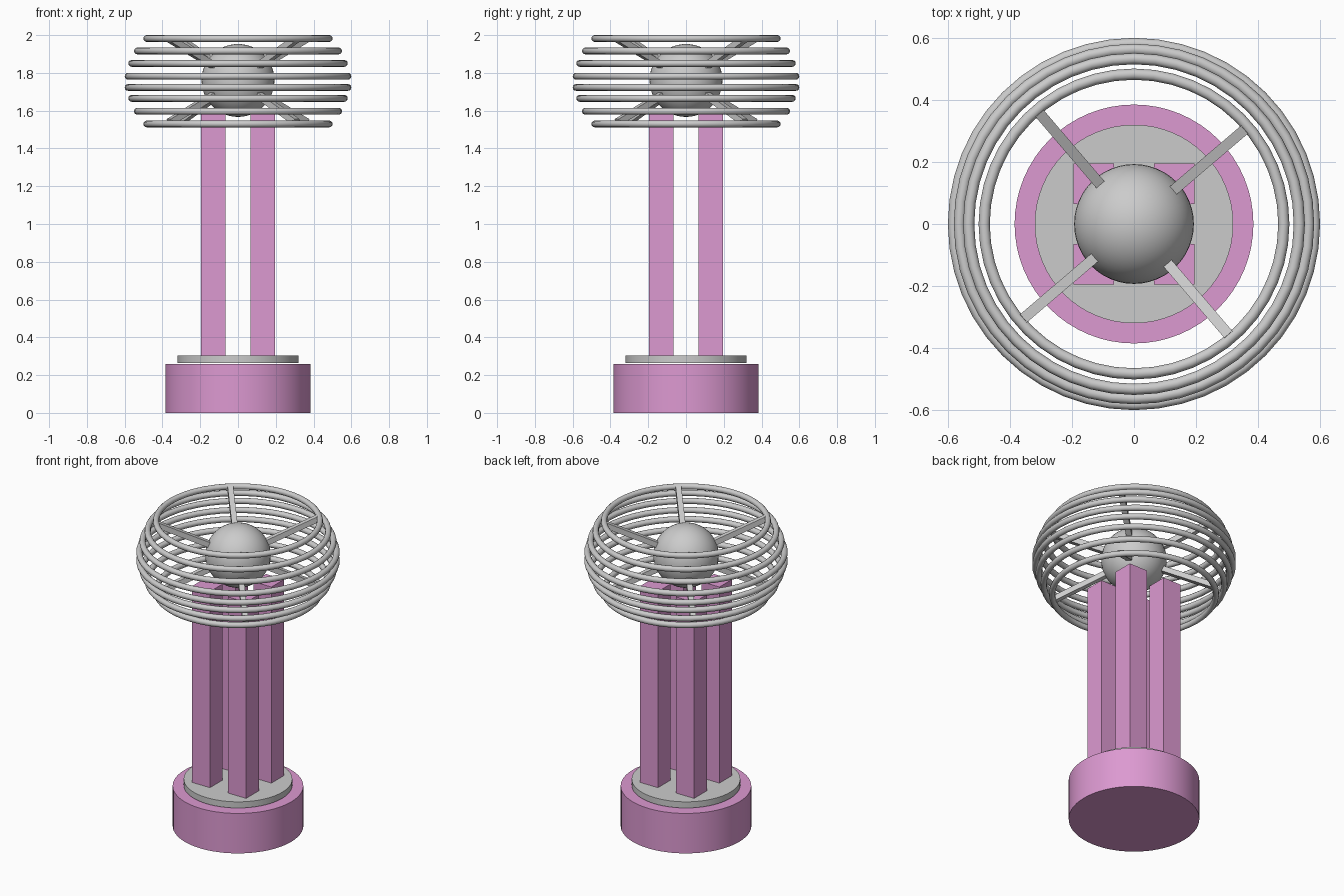
import bpy
from math import radians, cos, sin
from mathutils import Vector

if "Cube" in bpy.data.objects:
    bpy.data.objects.remove(bpy.data.objects["Cube"])

pink = bpy.data.materials.new("pink")
pink.diffuse_color = (0.72, 0.32, 0.64, 1)
pink.use_nodes = True
pink.node_tree.nodes["Principled BSDF"].inputs["Base Color"].default_value = pink.diffuse_color

CENTRE_Z = 1.76


def finish(name, mat=None, smooth=False):
    ob = bpy.context.object
    ob.name = name
    if mat:
        ob.data.materials.append(mat)
    if smooth:
        bpy.ops.object.shade_smooth_by_angle(angle=radians(40))
    return ob


def disc(name, radius, z0, z1, mat=None):
    bpy.ops.mesh.primitive_cylinder_add(vertices=64, radius=radius, depth=z1 - z0,
                                        location=(0, 0, (z0 + z1) / 2))
    return finish(name, mat, True)


def box(name, size, location, mat=None):
    bpy.ops.mesh.primitive_cube_add(size=1, location=location)
    bpy.context.object.scale = size
    bpy.ops.object.transform_apply(location=False, rotation=False, scale=True)
    return finish(name, mat)


# Round base with a thin plate on top
disc("base", 0.385, 0, 0.26, pink)
disc("base_plate", 0.32, 0.265, 0.305)

# Four square posts
for sx in (-1, 1):
    for sy in (-1, 1):
        box("post", (0.13, 0.13, 1.28), (sx * 0.13, sy * 0.13, 0.94), pink)

# Central ball
bpy.ops.mesh.primitive_uv_sphere_add(segments=48, ring_count=24, radius=0.193,
                                     location=(0, 0, CENTRE_Z))
finish("ball", smooth=True)

# Cage of stacked rings, widest in the middle
ring_z = (1.53, 1.597, 1.665, 1.723, 1.782, 1.85, 1.916, 1.982)
ring_r = (0.483, 0.533, 0.563, 0.582, 0.582, 0.563, 0.533, 0.483)
for z, r in zip(ring_z, ring_r):
    bpy.ops.mesh.primitive_torus_add(major_radius=r, minor_radius=0.018,
                                     major_segments=48, minor_segments=12,
                                     location=(0, 0, z))
    finish("cage_ring", smooth=True)

# Spokes from the ball to the top and bottom rings
for side in (-1, 1):
    for k in range(4):
        a = radians(40.5 + 90 * k)
        end = Vector((0.475 * cos(a), 0.475 * sin(a), side * 0.22))
        start = end.normalized() * 0.15
        ob = box("spoke", (0.034, 0.034, (end - start).length),
                 (start + end) / 2 + Vector((0, 0, CENTRE_Z)))
        ob.rotation_euler = end.to_track_quat('Z', 'Y').to_euler()
